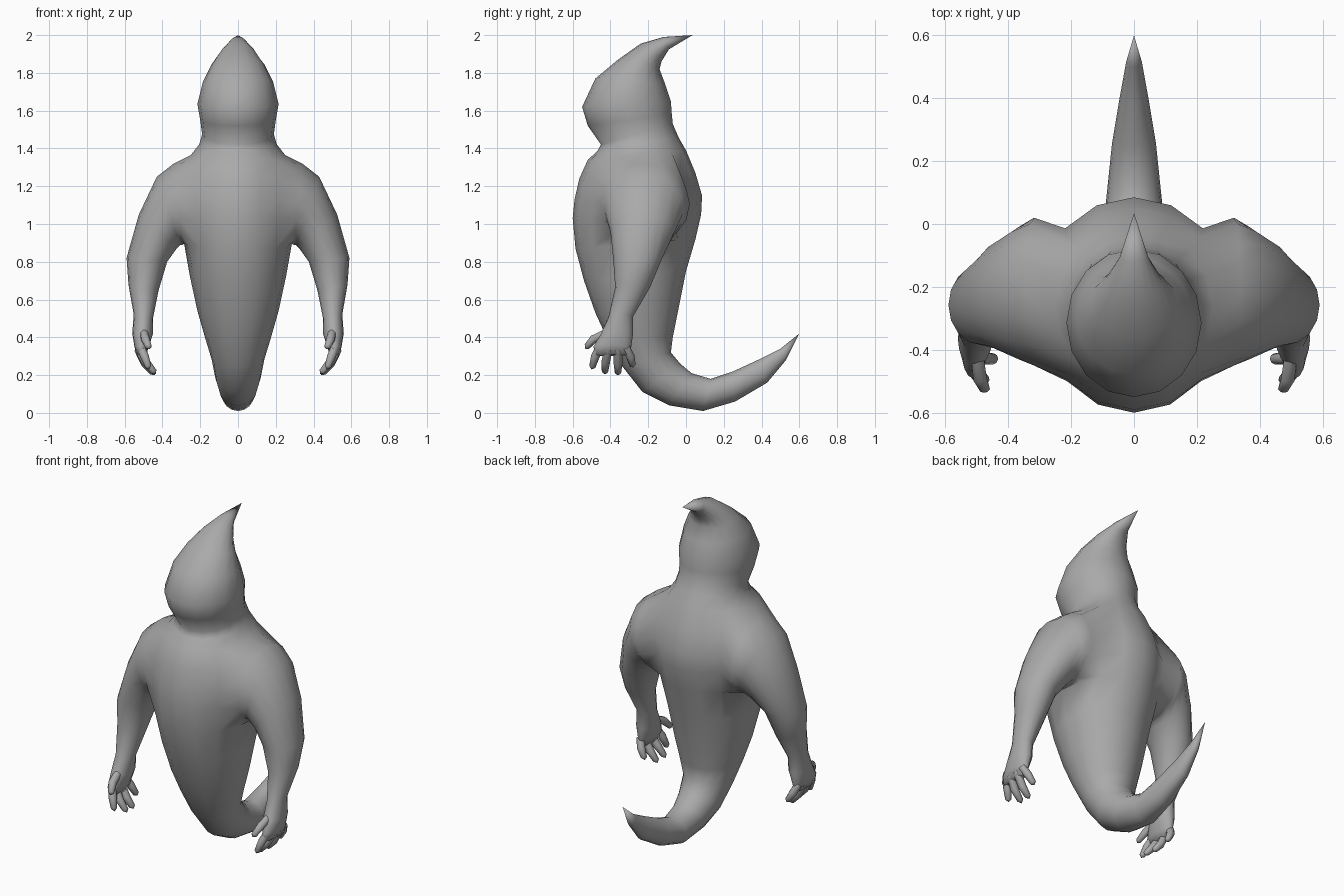
import bpy, bmesh, math
from mathutils import Vector

cube = bpy.data.objects.get("Cube")
if cube:
    bpy.data.objects.remove(cube, do_unlink=True)

SIDES = 16

grey = bpy.data.materials.new("soft grey")
grey.use_nodes = True
tone = (0.4, 0.4, 0.4, 1)
grey.diffuse_color = tone
grey.node_tree.nodes["Principled BSDF"].inputs["Base Color"].default_value = tone


def add_ring(bm, centre, u, v, sides=SIDES):
    """Elliptical ring of vertices spanned by half axes u and v."""
    angles = [math.tau * k / sides for k in range(sides)]
    return [bm.verts.new(centre + u * math.cos(a) + v * math.sin(a)) for a in angles]


def skin(bm, rings):
    """Join neighbouring rings with quads."""
    for lower, upper in zip(rings, rings[1:]):
        n = len(lower)
        for k in range(n):
            m = (k + 1) % n
            bm.faces.new((lower[k], lower[m], upper[m], upper[k]))


def finish(bm, name):
    """Clean the mesh and make a smooth shaded object."""
    bmesh.ops.remove_doubles(bm, verts=bm.verts, dist=0.0001)
    bmesh.ops.recalc_face_normals(bm, faces=bm.faces)
    mesh = bpy.data.meshes.new(name)
    bm.to_mesh(mesh)
    bm.free()
    mesh.materials.append(grey)
    mesh.polygons.foreach_set("use_smooth", [True] * len(mesh.polygons))
    obj = bpy.data.objects.new(name, mesh)
    bpy.context.collection.objects.link(obj)
    return obj


# Body cross-sections: front y, front z, back y, back z, half width
tail = [
    (.6, .42, .6, .42, 0), (.53, .28, .5, .34, .025), (.43, .16, .38, .28, .045),
    (.26, .06, .25, .22, .07), (.09, .01, .13, .18, .085), (-.09, .04, .03, .21, .1),
    (-.23, .11, -.03, .26, .12), (-.34, .25, -.08, .32, .14), (-.42, .4, -.07, .4, .175),
    (-.48, .53, -.04, .55, .215), (-.54, .7, 0, .75, .255),
]
chest = [
    (-.585, .87, .05, .92, .285), (-.6, 1.03, .08, 1.05, .3), (-.59, 1.13, .085, 1.15, .31),
    (-.565, 1.24, .05, 1.27, .3), (-.52, 1.34, 0, 1.39, .25),
]
head = [
    (-.47, 1.385, -.04, 1.46, .205), (-.45, 1.42, -.07, 1.53, .19),
    (-.52, 1.52, -.075, 1.58, .2), (-.55, 1.62, -.08, 1.65, .215),
    (-.48, 1.77, -.11, 1.74, .185), (-.36, 1.87, -.14, 1.82, .14),
    (-.24, 1.955, -.13, 1.86, .09), (-.12, 1.99, -.09, 1.925, .045),
    (.035, 2, .035, 2, 0),
]
# Arm cross-sections: outer x, outer z, inner x, inner z, front y, back y
arm = [
    (.34, 1.32, .295, .89, -.45, .02), (.43, 1.25, .305, .89, -.43, -.01),
    (.525, 1.05, .325, .87, -.4, -.06), (.59, .82, .375, .8, -.385, -.13),
    (.58, .68, .42, .65, -.375, -.19), (.552, .52, .45, .5, -.41, -.28),
    (.56, .42, .45, .42, -.45, -.28), (.55, .36, .475, .34, -.49, -.29),
    (.54, .31, .49, .3, -.48, -.3),
]
# Finger paths: base, knuckle, tip
fingers = [
    [(.5, -.41, .43), (.49, -.49, .39), (.47, -.535, .34)],
    [(.52, -.45, .36), (.495, -.48, .3), (.47, -.5, .23)],
    [(.53, -.41, .34), (.49, -.425, .27), (.435, -.43, .205)],
    [(.53, -.36, .34), (.49, -.36, .26), (.44, -.36, .2)],
    [(.525, -.32, .35), (.505, -.295, .3), (.47, -.28, .24)],
]

# Head, torso and tail as one continuous skin
bm = bmesh.new()
body = []
for fy, fz, by, bz, width in tail + chest + head:
    front, back = Vector((0, fy, fz)), Vector((0, by, bz))
    body.append(add_ring(bm, (front + back) / 2, Vector((width, 0, 0)), (back - front) / 2))
skin(bm, body)

# Open a shoulder hole on each side and grow the arm out of its rim
first, last = len(tail), len(tail) + len(chest) - 1
for side in (1, -1):
    def column(j):
        return (j if side > 0 else SIDES // 2 - j) % SIDES

    rim = [body[last][column(j)] for j in (0, 1, 2)]
    rim += [body[r][column(2)] for r in range(last - 1, first, -1)]
    rim += [body[first][column(j)] for j in (2, 1, 0, -1, -2)]
    rim += [body[r][column(-2)] for r in range(first + 1, last)]
    rim += [body[last][column(j)] for j in (-2, -1)]
    inside = [body[r][column(j)] for r in range(first + 1, last) for j in (-1, 0, 1)]
    bmesh.ops.delete(bm, geom=inside, context='VERTS')

    rings = [rim]
    for ox, oz, ix, iz, fy, by in arm:
        outer, inner = Vector((side * ox, 0, oz)), Vector((side * ix, 0, iz))
        centre = (outer + inner) / 2 + Vector((0, (fy + by) / 2, 0))
        rings.append(add_ring(bm, centre, (outer - inner) / 2, Vector((0, (by - fy) / 2, 0))))
    skin(bm, rings)
    bm.faces.new(rings[-1])
finish(bm, "body_with_arms")

# Tapered fingers and thumb for each hand
for side, label in ((1, "left"), (-1, "right")):
    bm = bmesh.new()
    for path in fingers:
        base, knuckle, tip = [Vector((side * x, y, z)) for x, y, z in path]
        along = (tip - base).normalized()
        u = along.cross(Vector((0, 1, 0))).normalized()
        v = along.cross(u)
        near_tip = knuckle.lerp(tip, 0.8)
        steps = [(base, .022), (knuckle, .023), (near_tip, .017), (tip, 0)]
        skin(bm, [add_ring(bm, p, u * r, v * r, 8) for p, r in steps])
    finish(bm, label + "_fingers")
